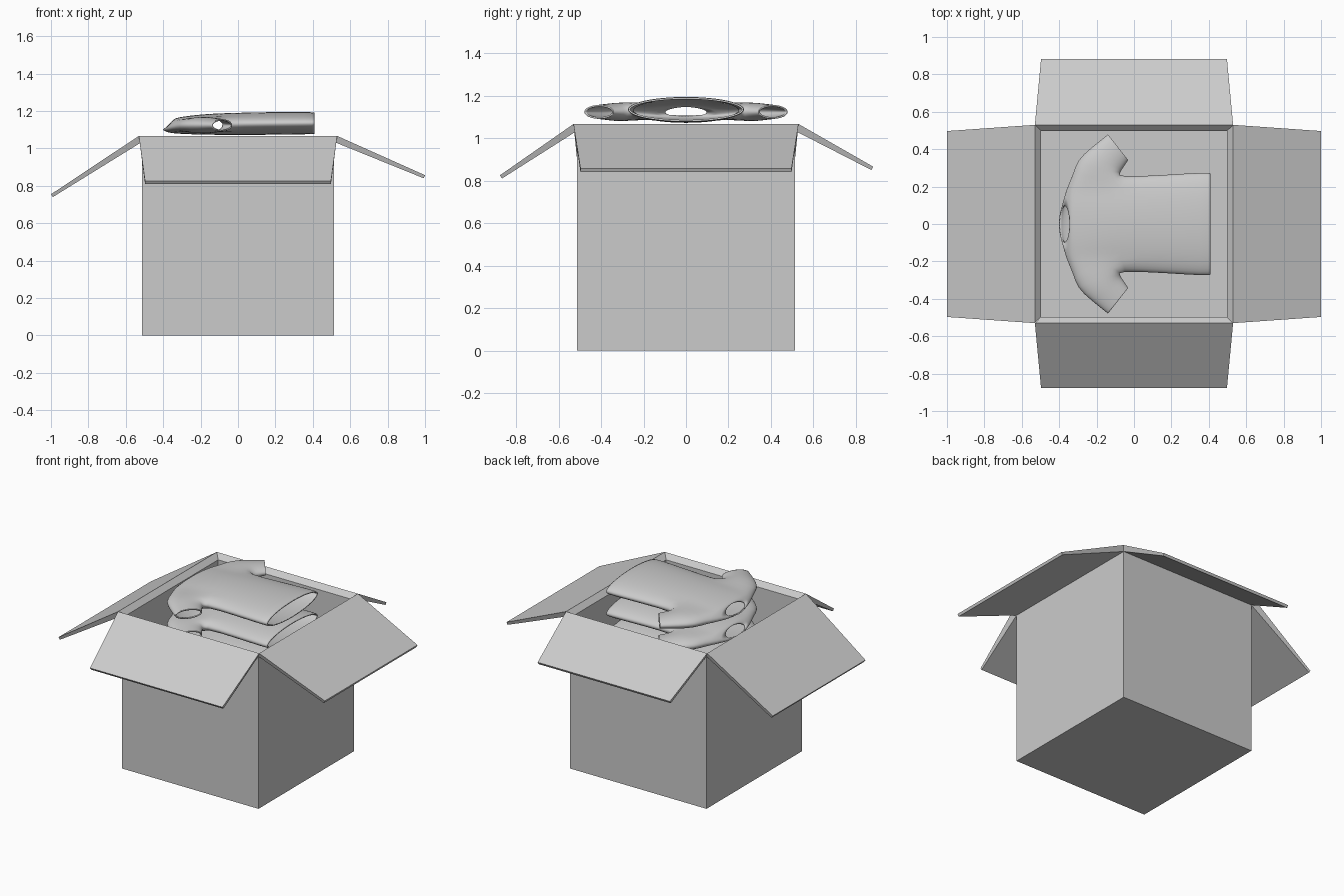
import bpy, bmesh
from math import sin, cos, pi
from mathutils import Vector, Matrix

if "Cube" in bpy.data.objects:
    bpy.data.objects.remove(bpy.data.objects["Cube"])


def make_object(name, bm):
    bmesh.ops.recalc_face_normals(bm, faces=bm.faces[:])
    me = bpy.data.meshes.new(name)
    bm.to_mesh(me)
    bm.free()
    ob = bpy.data.objects.new(name, me)
    bpy.context.collection.objects.link(ob)
    return ob


OUT, INN, RIM = 0.513, 0.497, 1.035


# open carton body: outer wall, rim, inner wall, floor
def make_box():
    bm = bmesh.new()
    loops = []
    for r, z in [(OUT, 0), (OUT, RIM), (INN, RIM), (INN, 0.015)]:
        loops.append([bm.verts.new((sx * r, sy * r, z))
                      for sx, sy in [(-1, -1), (1, -1), (1, 1), (-1, 1)]])
    for a, b in zip(loops, loops[1:]):
        for i in range(4):
            j = (i + 1) % 4
            bm.faces.new((a[i], a[j], b[j], b[i]))
    bm.faces.new(loops[0])
    bm.faces.new(loops[-1])
    make_object("box_body", bm)


# tapered flap folded outward, with a mitred fold along the rim
def make_flap(name, angle, reach, tip_z):
    fold = Vector((0.53, 1.067))
    tip = Vector((reach, tip_z))
    d = (tip - fold).normalized()
    under = tip + Vector((d.y, -d.x)) * 0.018
    profile = [((INN, RIM), INN), (fold, 0.53), (tip, 0.497),
               (under, 0.497), ((OUT, RIM), OUT)]
    bm = bmesh.new()
    sides = [[bm.verts.new((p[0], s * w, p[1])) for p, w in profile] for s in (-1, 1)]
    a, b = sides
    for i in range(5):
        j = (i + 1) % 5
        bm.faces.new((a[i], a[j], b[j], b[i]))
    for v in sides:
        bm.faces.new((v[0], v[1], v[4]))
        bm.faces.new((v[1], v[2], v[3], v[4]))
    bm.transform(Matrix.Rotation(angle, 4, 'Z'))
    make_object(name, bm)


# hollow shirt: lofted torso with a sleeve bridged onto each side
def make_shirt():
    n = 24
    # x, half width, bottom z, top z, forward lean of the ring
    rings = [(0.41, 0.274, 0.006, 0.120, 0), (0.39, 0.280, 0.003, 0.124, 0),
             (0.15, 0.264, 0.000, 0.123, 0), (-0.09, 0.252, 0.000, 0.117, 0),
             (-0.17, 0.260, 0.001, 0.112, 0), (-0.25, 0.268, 0.003, 0.105, 0),
             (-0.325, 0.265, 0.007, 0.095, 0.01), (-0.360, 0.190, 0.013, 0.088, 0.02),
             (-0.373, 0.100, 0.027, 0.080, 0.028)]
    bm = bmesh.new()
    grid = []
    for x, h, z0, z1, lean in rings:
        row = []
        for j in range(n):
            t = 2 * pi * j / n
            row.append(bm.verts.new((x + lean * sin(t), h * cos(t),
                                     (z0 + z1) / 2 + (z1 - z0) / 2 * sin(t))))
        grid.append(row)
    arm_cols = {21, 22, 23, 0, 1, 2, 9, 10, 11, 12, 13, 14}
    for i in range(len(rings) - 1):
        for j in range(n):
            if 3 <= i <= 5 and j in arm_cols:
                continue
            k = (j + 1) % n
            bm.faces.new((grid[i][j], grid[i][k], grid[i + 1][k], grid[i + 1][j]))
    # sleeve rings: centre x, centre y, half-axis x, half-axis y, half height
    sleeve = [(-0.190, 0.308, 0.118, -0.033, 0.047), (-0.140, 0.360, 0.089, -0.050, 0.040),
              (-0.090, 0.406, 0.058, -0.068, 0.034), (-0.085, 0.410, 0.055, -0.070, 0.033)]
    hole = ([(3, d) for d in range(-3, 4)] + [(4, 3), (5, 3)] +
            [(6, d) for d in range(3, -4, -1)] + [(5, -3), (4, -3)])
    m = len(hole)
    for side in (1, -1):
        prev = [grid[i][d % n if side > 0 else 12 - d] for i, d in hole]
        for cx, cy, ax, ay, b in sleeve:
            cur = []
            for k in range(m):
                t = 2 * pi * (k - 3) / m
                cur.append(bm.verts.new((cx + ax * cos(t), side * (cy + ay * cos(t)),
                                         0.052 + b * sin(t))))
            for k in range(m):
                q = (k + 1) % m
                bm.faces.new((prev[k], prev[q], cur[q], cur[k]))
            prev = cur
    ob = make_object("shirt", bm)
    for p in ob.data.polygons:
        p.use_smooth = True
    ob.modifiers.new("smooth", 'SUBSURF').levels = 1
    ob.modifiers["smooth"].render_levels = 1
    cloth = ob.modifiers.new("cloth", 'SOLIDIFY')
    cloth.thickness = 0.008
    cloth.offset = -1
    return ob


make_box()
make_flap("flap_right", 0, 1.0, 0.857)
make_flap("flap_back", pi / 2, 0.882, 0.866)
make_flap("flap_left", pi, 1.0, 0.755)
make_flap("flap_front", -pi / 2, 0.877, 0.825)

# stack of shirts from the floor to just above the rim
top = make_shirt()
top.location.z = 1.072
for k in range(1, 8):
    copy = top.copy()
    copy.name = f"shirt_{k + 1}"
    copy.location.z = 1.072 - 0.15 * k
    bpy.context.collection.objects.link(copy)
